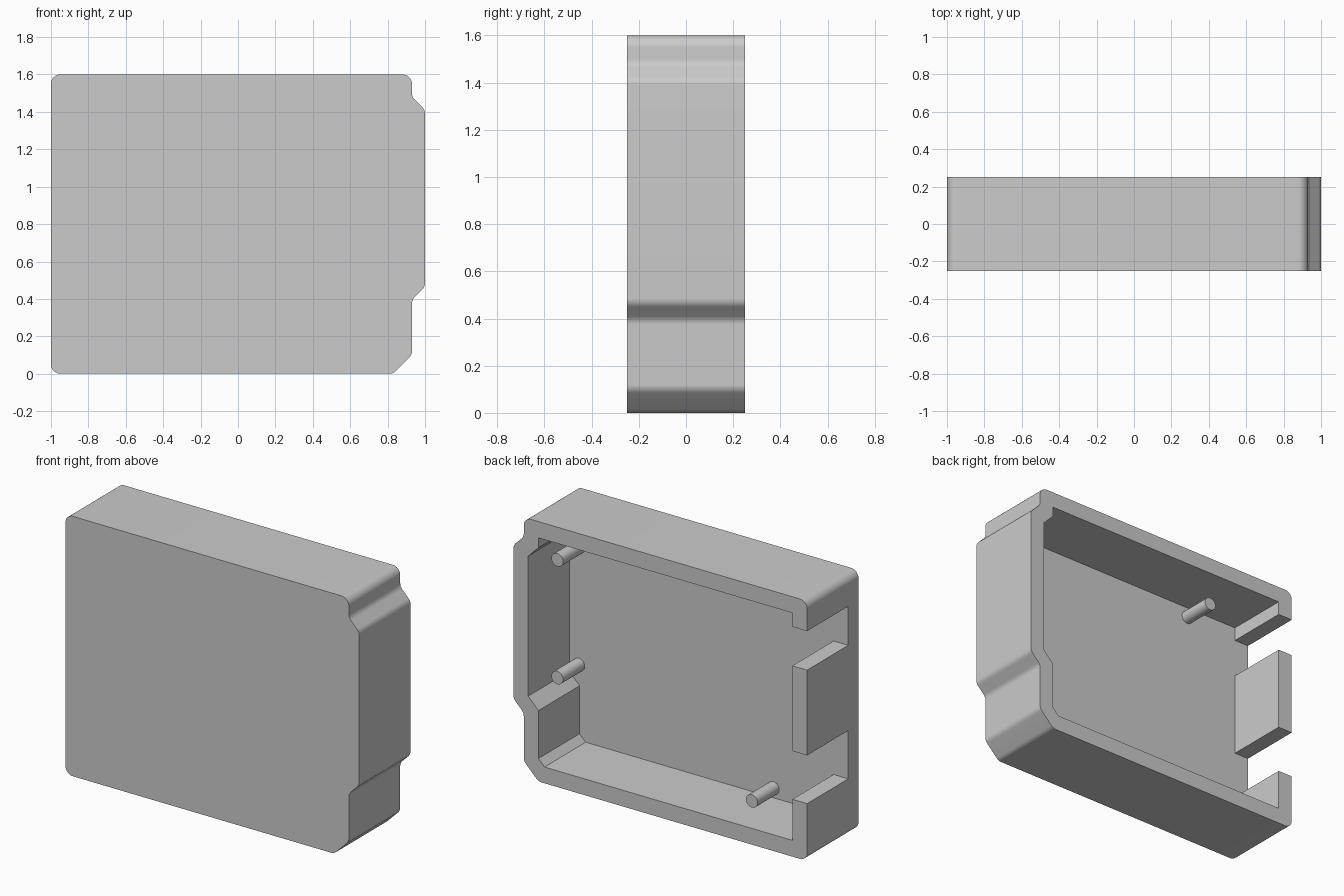
import bpy, bmesh, math
from mathutils import Vector

if "Cube" in bpy.data.objects:
    bpy.data.objects.remove(bpy.data.objects["Cube"])

FRONT, FLOOR, BACK, WALL = -0.25, -0.15, 0.25, 0.1

grey = bpy.data.materials.new("light_grey_plastic")
grey.use_nodes = True
grey.diffuse_color = (0.6, 0.6, 0.6, 1)
grey.node_tree.nodes["Principled BSDF"].inputs["Base Color"].default_value = (0.6, 0.6, 0.6, 1)


def rounded(points, radius, steps=8):
    """Replace every corner of a closed outline with an arc."""
    out = []
    for i, p in enumerate(points):
        u = (points[i - 1] - p).normalized()
        v = (points[(i + 1) % len(points)] - p).normalized()
        half = math.acos(u.dot(v)) / 2
        centre = p + (u + v).normalized() * radius / math.sin(half)
        reach = radius / math.tan(half)
        a, b = p + u * reach - centre, p + v * reach - centre
        out += [centre + a.lerp(b, k / steps).normalized() * radius for k in range(steps + 1)]
    return out


def inset(points, width):
    """Offset a counter-clockwise outline inwards, keeping sharp corners."""
    out = []
    for i, p in enumerate(points):
        d1 = (p - points[i - 1]).normalized()
        d2 = (points[(i + 1) % len(points)] - p).normalized()
        n1, n2 = Vector((-d1.y, d1.x)), Vector((-d2.y, d2.x))
        out.append(p + (n1 + n2) * width / (1 + n1.dot(n2)))
    return out


def cap(bm, points, y):
    """Flat face in an x-z plane."""
    bm.faces.new([bm.verts.new((p[0], y, p[1])) for p in points])


def sides(bm, points, y0, y1):
    """Band of quads joining an outline at two depths."""
    for i, q in enumerate(points):
        p = points[i - 1]
        corners = ((p, y0), (q, y0), (q, y1), (p, y1))
        bm.faces.new([bm.verts.new((c[0], y, c[1])) for c, y in corners])


# Outline with a stepped side and one chamfered corner
corners = [Vector(p) for p in (
    (-1, 0), (0.83, 0), (0.93, 0.1), (0.93, 0.395), (1, 0.465),
    (1, 1.41), (0.93, 1.48), (0.93, 1.6), (-1, 1.6))]
outer = rounded(corners, 0.05)
inner = inset(corners, WALL)

# Heights of the two slots in the straight side wall, on its outer and inner line
slots = (0.353, 0.65, 1.175, 1.415)
out_a, out_b, out_c, out_d = [(-1, z) for z in slots]
in_a, in_b, in_c, in_d = [(-1 + WALL, z) for z in slots]

plate = outer + [out_d, out_c, out_b, out_a]
floor = [out_a, in_a] + inner + [in_d, out_d, out_c, in_c, in_b, out_b]
main_wall = outer + [out_d, in_d] + inner[::-1] + [in_a, out_a]
tab_wall = [out_b, in_b, in_c, out_c]

# Housing: front plate, cavity floor, surrounding wall and the tab between the slots
bm = bmesh.new()
cap(bm, plate, FRONT)
sides(bm, plate, FRONT, FLOOR)
cap(bm, floor, FLOOR)
for wall in (main_wall, tab_wall):
    sides(bm, wall, FLOOR, BACK)
    cap(bm, wall, BACK)
bmesh.ops.remove_doubles(bm, verts=bm.verts, dist=0.0005)
bmesh.ops.recalc_face_normals(bm, faces=bm.faces)
mesh = bpy.data.meshes.new("housing")
bm.to_mesh(mesh)
bm.free()
mesh.materials.append(grey)
housing = bpy.data.objects.new("housing", mesh)
bpy.context.collection.objects.link(housing)
bpy.ops.object.select_all(action='DESELECT')
housing.select_set(True)
bpy.context.view_layer.objects.active = housing
bpy.ops.object.shade_smooth_by_angle(angle=math.radians(30))

# Mounting pins standing on the inside of the front plate
pin_top, pin_base = 0.06, FLOOR - 0.01
pins = {"upper_left_pin": (0.835, 1.29), "lower_left_pin": (0.835, 0.565),
        "lower_right_pin": (-0.49, 0.16), "upper_right_pin": (-0.535, 1.435)}
for name, (x, z) in pins.items():
    bpy.ops.mesh.primitive_cylinder_add(
        vertices=32, radius=0.04, depth=pin_top - pin_base,
        location=(x, (pin_top + pin_base) / 2, z), rotation=(math.pi / 2, 0, 0))
    pin = bpy.context.object
    pin.name = name
    pin.data.materials.append(grey)
    bpy.ops.object.shade_smooth_by_angle(angle=math.radians(30))
